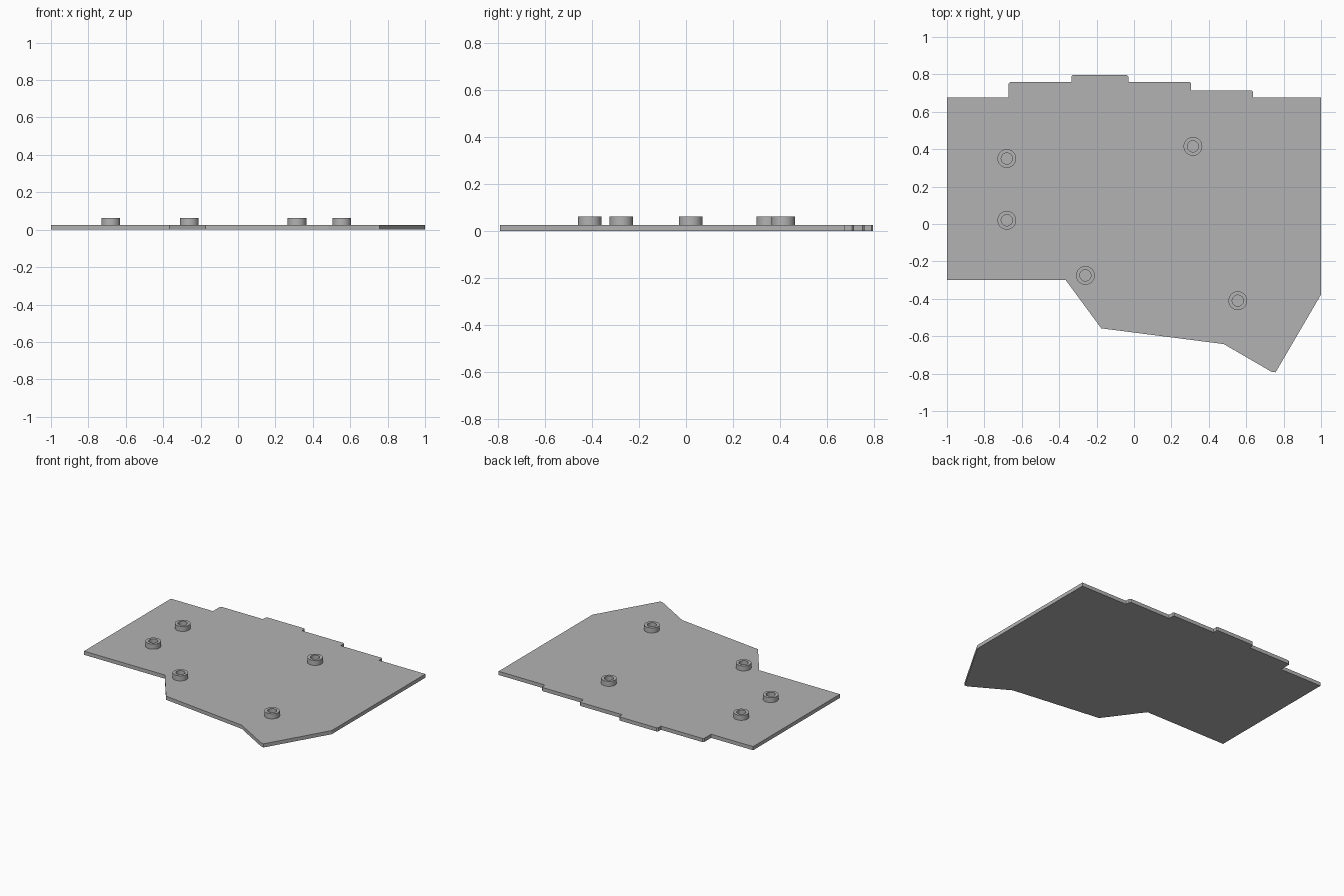
import bpy
import bmesh
import math

cube = bpy.data.objects.get("Cube")
if cube:
    bpy.data.objects.remove(cube, do_unlink=True)

PLATE_TOP, BOSS_TOP = 0.026, 0.062
OUTER_R, INNER_R, SIDES = 0.05, 0.03, 48

grey = bpy.data.materials.new("plain grey")
grey.use_nodes = True
colour = (0.45, 0.45, 0.45, 1)
grey.diffuse_color = colour
grey.node_tree.nodes["Principled BSDF"].inputs["Base Color"].default_value = colour


def make_object(name, bm):
    bmesh.ops.recalc_face_normals(bm, faces=bm.faces)
    mesh = bpy.data.meshes.new(name)
    bm.to_mesh(mesh)
    bm.free()
    mesh.materials.append(grey)
    obj = bpy.data.objects.new(name, mesh)
    bpy.context.collection.objects.link(obj)
    return obj


# Base plate: straight sides, stepped back edge, angled front edge
outline = [(-1, -0.3), (-0.365, -0.3), (-0.175, -0.558), (0.48, -0.642),
           (0.735, -0.79), (0.757, -0.793), (1, -0.377), (1, 0.675)]
steps = [(0.635, 0.715), (0.305, 0.76), (-0.03, 0.797),
         (-0.335, 0.76), (-0.67, 0.675)]
y = 0.675
for x, next_y in steps:
    # Each step has a slightly eased outer corner
    ease = 0.008
    if next_y > y:
        outline += [(x, y), (x, next_y - ease), (x - ease, next_y)]
    else:
        outline += [(x + ease, y), (x, y - ease), (x, next_y)]
    y = next_y
outline.append((-1, 0.675))

bm = bmesh.new()
base = bm.faces.new([bm.verts.new((px, py, 0)) for px, py in outline])
top = bmesh.ops.extrude_face_region(bm, geom=[base], use_keep_orig=True)
bmesh.ops.translate(bm, vec=(0, 0, PLATE_TOP),
                    verts=[v for v in top["geom"] if isinstance(v, bmesh.types.BMVert)])
make_object("base_plate", bm)


# Hollow round bosses, each a closed ring standing on the plate
def boss(name, cx, cy):
    bm = bmesh.new()
    profile = [(OUTER_R, PLATE_TOP), (OUTER_R, BOSS_TOP),
               (INNER_R, BOSS_TOP), (INNER_R, PLATE_TOP)]
    rings = []
    for r, z in profile:
        angles = [math.tau * i / SIDES for i in range(SIDES)]
        rings.append([bm.verts.new((cx + r * math.cos(a), cy + r * math.sin(a), z))
                      for a in angles])
    for k, ring in enumerate(rings):
        above = rings[(k + 1) % len(rings)]
        for i in range(SIDES):
            j = (i + 1) % SIDES
            bm.faces.new((ring[i], ring[j], above[j], above[i]))
    obj = make_object(name, bm)
    bpy.ops.object.select_all(action="DESELECT")
    obj.select_set(True)
    bpy.context.view_layer.objects.active = obj
    bpy.ops.object.shade_smooth_by_angle()


boss("left_back_boss", 0.315, 0.415)
boss("left_front_boss", 0.555, -0.41)
boss("middle_front_boss", -0.26, -0.275)
boss("right_front_boss", -0.68, 0.02)
boss("right_back_boss", -0.68, 0.35)
